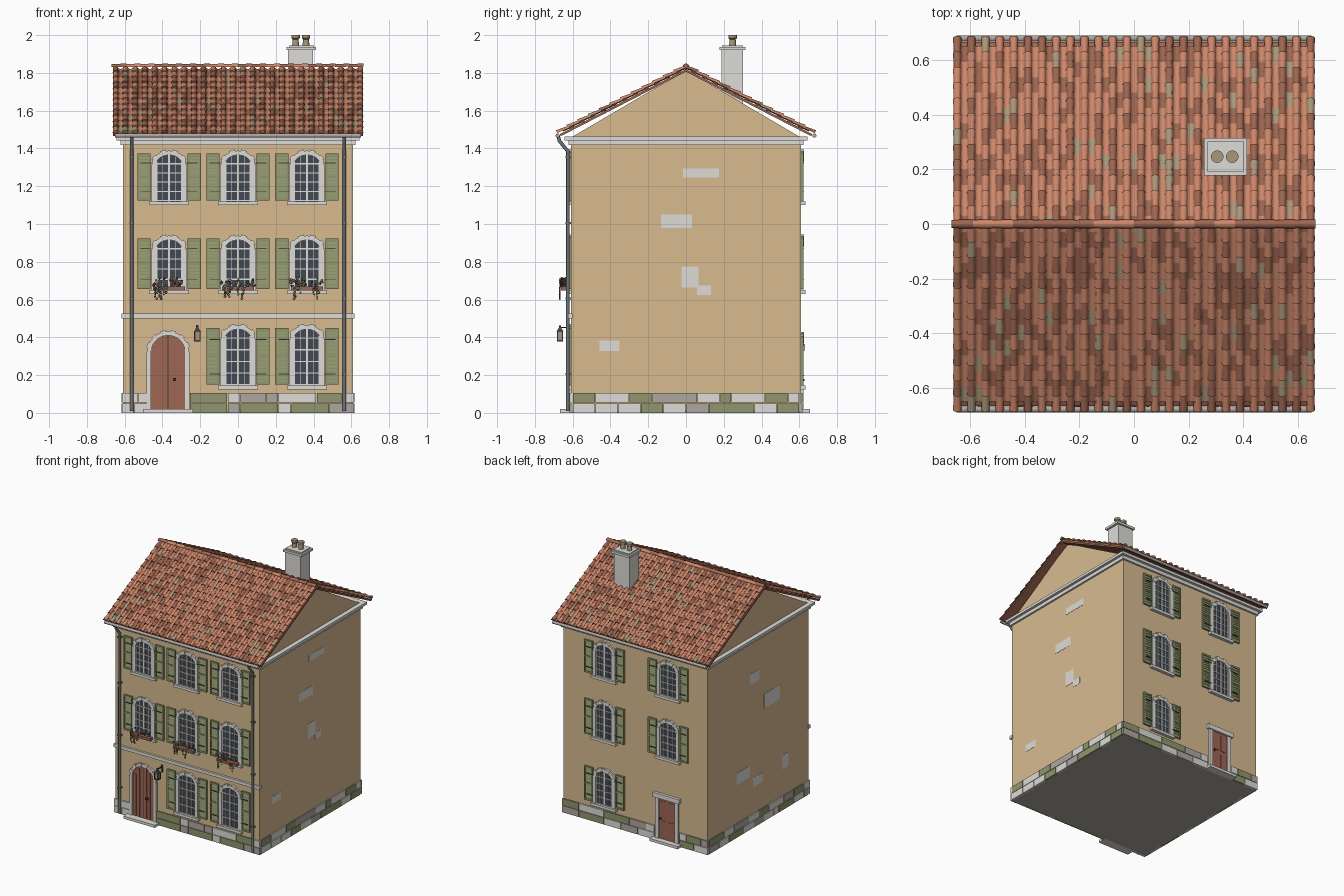
import bpy, bmesh, math, random
from itertools import groupby
from mathutils import Matrix, Vector

random.seed(7)
if "Cube" in bpy.data.objects:
    bpy.data.objects.remove(bpy.data.objects["Cube"])

PALETTE = {"wall_ochre": "D8BB90", "pale_stone": "DEDCD7", "grey_stone": "AFA7A1",
           "moss_green": "90966E", "terracotta": "CD876A", "brown_tile": "9E6651",
           "weathered_clay": "AA977A", "window_glass": "424952",
           "zinc_grey": "70787A", "black_iron": "403F3C"}
MATS = {}
for name, code in PALETTE.items():
    srgb = [int(code[i:i + 2], 16) / 255 for i in (0, 2, 4)]
    colour = [((c + .055) / 1.055) ** 2.4 for c in srgb] + [1]
    mat = bpy.data.materials.new(name)
    mat.use_nodes = True
    mat.diffuse_color = colour
    mat.node_tree.nodes["Principled BSDF"].inputs["Base Color"].default_value = colour
    MATS[name] = mat

FRONT, BACK = Matrix(), Matrix.Rotation(math.pi, 4, 'Z')
WALL = .608


class Part:
    """Gathers solids in one mesh, then makes an object of it."""
    def __init__(self, name, mat):
        self.name, self.mat, self.bm, self.used = name, mat, bmesh.new(), []

    def slot(self, mat):
        mat = mat or self.mat
        if mat not in self.used:
            self.used.append(mat)
        return self.used.index(mat)

    def solid(self, points, offset, mat=None):
        f = self.bm.faces.new([self.bm.verts.new(p) for p in points])
        new = bmesh.ops.extrude_face_region(self.bm, geom=[f])["geom"]
        verts = [v for v in new if isinstance(v, bmesh.types.BMVert)]
        bmesh.ops.translate(self.bm, verts=verts, vec=offset)
        faces = list({g for v in list(f.verts) + verts for g in v.link_faces})
        for g in faces:
            g.material_index = self.slot(mat)
        bmesh.ops.recalc_face_normals(self.bm, faces=faces)

    def prism(self, outline, y0, y1, mat=None):
        self.solid([(x, y0, z) for x, z in outline], (0, y1 - y0, 0), mat)

    def box(self, x0, x1, y0, y1, z0, z1, mat=None):
        self.prism([(x0, z0), (x1, z0), (x1, z1), (x0, z1)], y0, y1, mat)

    def paint(self, verts, mat):
        for f in {f for p in verts for f in p.link_faces}:
            f.material_index = self.slot(mat)

    def lathe(self, centre, rings, sides=12, turn=0):
        for (r0, z0), (r1, z1) in zip(rings, rings[1:]):
            m = Matrix.Translation(Vector(centre) + Vector((0, 0, (z0 + z1) / 2)))
            m = m @ Matrix.Rotation(turn, 4, 'Z')
            v = bmesh.ops.create_cone(self.bm, cap_ends=True, segments=sides, radius1=r0,
                                      radius2=r1, depth=z1 - z0, matrix=m)["verts"]
            self.paint(v, None)

    def done(self, matrix=FRONT, smooth=False):
        mesh = bpy.data.meshes.new(self.name)
        self.bm.to_mesh(mesh)
        self.bm.free()
        for m in self.used:
            mesh.materials.append(MATS[m])
        ob = bpy.data.objects.new(self.name, mesh)
        ob.matrix_world = matrix
        bpy.context.collection.objects.link(ob)
        if smooth:
            bpy.ops.object.select_all(action='DESELECT')
            ob.select_set(True)
            bpy.context.view_layer.objects.active = ob
            bpy.ops.object.shade_smooth_by_angle(angle=math.radians(40))


def arc(cx, half, spring, rise, n=12):
    return [(cx + half * math.cos(math.pi * i / n), spring + rise * math.sin(math.pi * i / n))
            for i in range(n + 1)]


def surround(name, cx, half, z0, spring, rise, width, side, stones=9):
    """Stone jambs with an arch of wedges, every other one longer."""
    p = Part(name, "pale_stone")
    for s in (-1, 1):
        a, b = sorted((cx + s * half, cx + s * (half + width)))
        p.box(a, b, -WALL - .014, -WALL, z0, spring)
    inner = arc(cx, half, spring, rise, stones * 3)
    for i in range(stones):
        k, grow = slice(i * 3, i * 3 + 4), .007 * (i % 2)
        outer = arc(cx, half + width - .003 + grow, spring, rise + width - .003 + grow, stones * 3)
        p.prism(inner[k] + outer[k][::-1], -WALL - .013 - grow / 2, -WALL)
    p.done(side)


def window(name, cx, z0, z1, side):
    half, rise, width = .068, .05, .026
    spring = z1 - rise
    g = Part(name + "_glass", "window_glass")
    g.prism([(cx - half, z0), (cx + half, z0)] + arc(cx, half, spring, rise), -WALL - .003, -WALL)
    g.done(side)
    f = Part(name + "_frame", "pale_stone")
    for x, w in ((-half + .003, .003), (0, .005), (half - .003, .003), (-.036, .002), (.036, .002)):
        top = spring + rise * math.sqrt(max(0, 1 - (x / half) ** 2))
        f.box(cx + x - w, cx + x + w, -WALL - .008, -WALL, z0, top)
    for i in range(5):
        z = z0 + .004 + (spring - z0) * i / 4
        f.box(cx - half, cx + half, -WALL - .0085, -WALL, z - .003, z + .003)
    f.done(side)
    surround(name + "_surround", cx, half, z0, spring, rise, width, side)
    s = Part(name + "_sill", "pale_stone")
    s.box(cx - .105, cx + .105, -WALL - .024, -WALL, z0 - .02, z0)
    s.done(side)
    # louvred shutters folded open, with strap hinges
    s = Part(name + "_shutters", "moss_green")
    top = z1 + .008
    for k in (-1, 1):
        a, b = sorted((cx + k * .098, cx + k * .168))
        s.box(a, b, -WALL - .008, -WALL, z0 + .005, top)
        for x in (a, b - .01):
            s.box(x, x + .01, -WALL - .014, -WALL, z0 + .005, top)
        for t in (0, .5, 1):
            z = z0 + .005 + (top - z0 - .018) * t
            s.box(a, b, -WALL - .0135, -WALL, z, z + .013)
        n = 14
        for i in range(n):
            z, h = z0 + .014 + (top - z0 - .028) * i / n, (top - z0 - .028) / n
            s.solid([(a + .01, -WALL - .007, z), (a + .01, -WALL - .011, z),
                     (a + .01, -WALL - .007, z + h)], (.05, 0, 0))
        for t in (.2, .8):
            z = z0 + (top - z0) * t
            c, d = sorted((cx + k * .092, cx + k * .15))
            s.box(c, d, -WALL - .016, -WALL, z - .002, z + .002, "black_iron")
    s.done(side)


# walls, gable and floor
p = Part("house_walls", "wall_ochre")
p.box(-WALL, WALL, -WALL, WALL, .006, 1.46)
p.solid([(-WALL, -.605, 1.46), (-WALL, .605, 1.46), (-WALL, 0, 1.815)], (2 * WALL, 0, 0))
p.done()
p = Part("floor_underside", "grey_stone")
p.box(-.6, .6, -.6, .6, 0, .006)
p.done()

# cornice and string course
p = Part("cornice", "pale_stone")
for r, z0, z1 in ((.622, 1.417, 1.443), (.642, 1.443, 1.463)):
    p.box(-r, r, -r, r, z0, z1)
p.done()
p = Part("string_course", "pale_stone")
p.box(-.617, .617, -.624, -.6, .501, .525)
p.done()

# plinth: each run of a letter is one block, P pale, S grey, G green; gaps at the doors
STONES = {"P": "pale_stone", "S": "grey_stone", "G": "moss_green"}
for name, turn, rows in (
        ("front", 0, [((-.617, -.483), "Pp"), ((-.257, .617), "GGGSGGGPGGGSS")]),
        ("front_upper", 0, [((-.617, -.483), "PPp"), ((-.257, .617), "GGGPSSsPPPGGP")]),
        ("right", 1, [((-.6, .6), "PPppPPGGPPSSGGGGPPGG")]),
        ("right_upper", 1, [((-.6, .6), "GGPPPGGSSSSPPGPPPGGP")]),
        ("back", 2, [((-.617, .165), "SSGGGPPSSPP"), ((.375, .617), "GGPP")]),
        ("back_upper", 2, [((-.617, .165), "GGPPPGGGSSP"), ((.375, .617), "PGGS")]),
        ("left", 3, [((-.6, .6), "SSPPGGGPPSSPPpGGGPPS")]),
        ("left_upper", 3, [((-.6, .6), "GGGPPSSSPPGGPPPSSGGP")])):
    p = Part(name + "_plinth", "pale_stone")
    z = .054 if "upper" in name else 0
    for (x, stop), letters in rows:
        unit = (stop - x) / len(letters)
        for letter, run in groupby(letters):
            x1 = x + unit * len(list(run))
            p.box(x + .002, x1 - .002, -.617, -.6, z, z + .051, STONES[letter.upper()])
            x = x1
    p.done(Matrix.Rotation(turn * math.pi / 2, 4, 'Z'))

# bare patches in the side plaster: y, z, width, height
for name, s, patches in (
        ("right", 1, [(.08, 1.27, .19, .05), (-.05, 1.015, .165, .07), (.02, .72, .09, .11),
                      (.095, .65, .075, .05), (-.405, .355, .105, .055)]),
        ("left", -1, [(.04, 1.14, .11, .08), (-.17, .91, .19, .11), (-.33, .36, .07, .11),
                      (.18, .44, .16, .09), (0, .34, .12, .07)])):
    p = Part(name + "_plaster_patches", "pale_stone")
    for y, z, w, h in patches:
        a, b = sorted((s * WALL, s * (WALL + .0015)))
        p.box(a, b, y - w / 2, y + w / 2, z - h / 2, z + h / 2)
    p.done()

# windows
for i, x in enumerate((-.365, 0, .365)):
    window(f"top_window_{i}", x, 1.12, 1.365, FRONT)
    window(f"middle_window_{i}", x, .65, .915, FRONT)
    if i:
        window(f"ground_window_{i}", x, .145, .442, FRONT)
    # flower box with bushy and trailing plants
    p = Part(f"flower_box_{i}", "brown_tile")
    p.box(x - .085, x + .085, -.662, -.632, .648, .668)
    spots = [(random.uniform(-.09, .09), random.uniform(-.668, -.635), random.uniform(.668, .712)) for k in range(34)]
    for k in range(6):
        u, drop = random.uniform(-.08, .08), random.randint(3, 6)
        spots += [(u + random.uniform(-.006, .006), -.668, .66 - j * .011) for j in range(drop)]
    for u, y, z in spots:
        m = Matrix.Translation((x + u, y, z)) @ Matrix.Diagonal((1, .6, 1, 1))
        v = bmesh.ops.create_icosphere(p.bm, subdivisions=1, radius=random.uniform(.005, .009), matrix=m)["verts"]
        p.paint(v, random.choice(["moss_green", "black_iron", "brown_tile", "moss_green"]))
    p.done()
for x, tag in ((-.26, "left"), (.28, "right")):
    window(f"back_top_window_{tag}", x, 1.12, 1.365, BACK)
    window(f"back_middle_window_{tag}", x, .65, .915, BACK)
window("back_ground_window", -.26, .145, .4, BACK)

# arched front door
DX = -.37
p = Part("front_door", "brown_tile")
p.prism([(DX - .09, .02), (DX + .09, .02)] + arc(DX, .09, .32, .09), -WALL - .004, -WALL)
for k in range(6):
    x = DX - .075 + k * .03
    top = .32 + .09 * math.sqrt(1 - ((abs(x - DX) + .013) / .09) ** 2)
    p.box(x - .0135, x + .0135, -WALL - .007, -WALL, .02, top)
p.box(DX - .002, DX + .002, -WALL - .009, -WALL, .02, .408, "black_iron")
p.box(DX + .025, DX + .042, -WALL - .022, -WALL, .17, .185, "black_iron")
p.done()
surround("front_door_surround", DX, .09, .02, .32, .09, .024, FRONT, 13)
p = Part("front_step", "pale_stone")
p.box(DX - .133, DX + .133, -.667, -.6, 0, .02)
p.done()

# plain back door
BX = .27
p = Part("back_door", "brown_tile")
p.box(BX - .068, BX + .068, -WALL - .006, -WALL, .02, .33)
for z0, z1 in ((.05, .16), (.19, .31)):
    for s in (-1, 1):
        p.box(BX + s * .03 - .022, BX + s * .03 + .022, -WALL - .009, -WALL, z0, z1)
p.box(BX - .058, BX - .048, -WALL - .02, -WALL, .17, .18, "black_iron")
p.done(BACK)
p = Part("back_door_surround", "pale_stone")
for s in (-1, 1):
    p.box(BX + s * .082 - .015, BX + s * .082 + .015, -WALL - .014, -WALL, .02, .33)
p.box(BX - .112, BX + .112, -WALL - .022, -WALL, .33, .365)
p.box(BX - .12, BX + .12, -.657, -.6, 0, .02)
p.done(BACK)

# wall lantern
p = Part("wall_lantern", "black_iron")
LX, LY = -.215, -.667
p.box(LX - .013, LX + .013, LY - .013, LY + .013, .386, .428, "weathered_clay")
for i in (-1, 1):
    for j in (-1, 1):
        x, y = LX + i * .014, LY + j * .014
        p.box(x - .003, x + .003, y - .003, y + .003, .38, .43)
p.box(LX - .017, LX + .017, LY - .017, LY + .017, .378, .386)
p.lathe((LX, LY, 0), [(.028, .428), (.01, .448), (.004, .464)], 4, math.pi / 4)
p.box(LX - .003, LX + .003, LY, -WALL, .45, .456)
p.box(LX - .007, LX + .007, -WALL - .006, -WALL, .41, .465)
p.done()

# roof: sloping boards carrying rows of barrel tiles
PITCH = math.atan2(.35, .68)
LENGTH, ROWS, COLS, EDGE = .762, 12, 26, .648
STEP, GAP = LENGTH / ROWS, 2 * EDGE / (COLS - 1)


def barrel(p, u, v0, v1, r0, r1, lift0, lift1, sag, mat):
    """One open half-round tile; sag -1 turns it into a channel."""
    n = 6
    ang = [math.pi * (1 - i / n) for i in range(n + 1)]
    ends = [[p.bm.verts.new((u + r * math.cos(a), v, w + sag * r * math.sin(a))) for a in ang]
            for v, r, w in ((v0, r0, lift0), (v1, r1, lift1))]
    for i in range(n):
        f = p.bm.faces.new((ends[0][i], ends[0][i + 1], ends[1][i + 1], ends[1][i]))
        f.material_index = p.slot(mat)
    if sag > 0:
        p.bm.faces.new(ends[1][::-1]).material_index = p.slot(mat)


def tile_colour():
    return random.choices(["terracotta", "brown_tile", "weathered_clay"], [62, 32, 6])[0]


for name, s in (("front", -1), ("back", 1)):
    c, d = math.cos(PITCH), math.sin(PITCH)
    slope = Matrix(((s, 0, 0, 0), (0, s * c, s * d, 0), (0, -d, c, 1.822), (0, 0, 0, 1)))
    p = Part(name + "_roof_boards", "brown_tile")
    p.box(-.662, .662, 0, LENGTH - .01, -.014, -.002)
    p.done(slope)
    p = Part(name + "_roof_tiles", "terracotta")
    for row in range(ROWS):
        v = row * STEP
        for col in range(COLS):
            u = -EDGE + col * GAP
            barrel(p, u, v - .008, v + STEP, .0125, .0155, .004, .01, 1, tile_colour())
            if col < COLS - 1:
                barrel(p, u + GAP / 2, max(v - STEP / 2, 0), v + STEP / 2, .0145, .0155, .013, .018, -1, tile_colour())
    p.done(slope, True)
    # gutter below the eave
    p = Part(name + "_gutter", "grey_stone")
    p.lathe((0, 0, 0), [(.011, -.65), (.011, .65)], 10)
    p.done(Matrix.Translation((0, s * .68, 1.468)) @ Matrix.Rotation(math.pi / 2, 4, 'Y'), True)

p = Part("ridge_tiles", "terracotta")
for k in range(18):
    v = -.665 + k * 1.33 / 18
    barrel(p, 0, v - .004, v + .074, .015, .017, .831, .833, 1, random.choice(["terracotta", "brown_tile"]))
p.done(Matrix.Translation((0, 0, 1)) @ Matrix.Rotation(-math.pi / 2, 4, 'Z'), True)

# chimney with two clay pots
p = Part("chimney", "pale_stone")
p.box(.265, .397, .187, .302, 1.6, 1.92)
p.box(.257, .414, .178, .315, 1.92, 1.937)
p.box(.269, .402, .19, .303, 1.937, 1.946)
p.done()
p = Part("chimney_pots", "weathered_clay")
for x in (.305, .36):
    p.lathe((x, .247, 0), [(.019, 1.94), (.016, 1.978), (.023, 1.984), (.023, 2)], 14)
p.done(smooth=True)

# downpipes swept along a bent path
for name, x in (("left", .563), ("right", -.563)):
    cu = bpy.data.curves.new(name + "_downpipe", 'CURVE')
    cu.dimensions, cu.bevel_depth, cu.bevel_resolution, cu.use_fill_caps = '3D', .0095, 2, True
    path = cu.splines.new('POLY')
    route = [(x, -.677, 1.465), (x, -.67, 1.44), (x, -.626, 1.385), (x, -.626, .01)]
    path.points.add(len(route) - 1)
    for point, co in zip(path.points, route):
        point.co = (*co, 1)
    cu.materials.append(MATS["zinc_grey"])
    bpy.context.collection.objects.link(bpy.data.objects.new(name + "_downpipe", cu))
    p = Part(name + "_downpipe_brackets", "zinc_grey")
    for z in (.2, .6, 1, 1.35):
        p.box(x - .012, x + .012, -.637, -WALL, z, z + .01)
    p.done()
